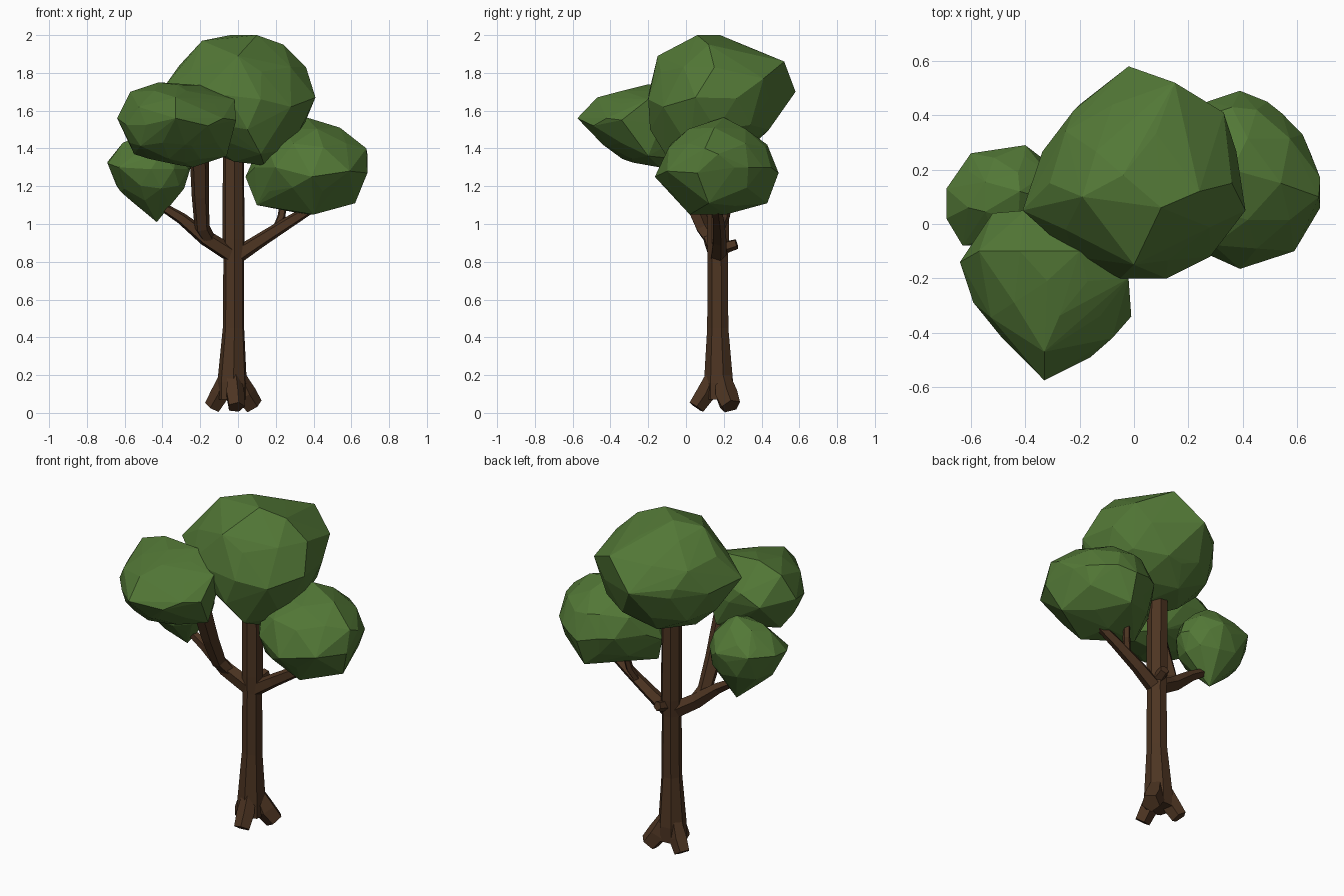
import bpy, bmesh, math
from mathutils import Vector


def material(name, rgb):
    m = bpy.data.materials.new(name)
    m.diffuse_color = (*rgb, 1)
    return m


leaf = material("leaf green", (0.085, 0.186, 0.037))
bark = material("bark brown", (0.074, 0.035, 0.016))


def finish(bm, name, mat):
    bmesh.ops.recalc_face_normals(bm, faces=bm.faces)
    me = bpy.data.meshes.new(name)
    bm.to_mesh(me)
    bm.free()
    me.materials.append(mat)
    ob = bpy.data.objects.new(name, me)
    bpy.context.collection.objects.link(ob)


def clump(name, centre, radii, corners):
    """Convex faceted ball: a coarse ellipsoid wrapped together with outer corners."""
    bm = bmesh.new()
    bmesh.ops.create_icosphere(bm, subdivisions=2, radius=1)
    c, r = Vector(centre), Vector(radii)
    pts = [c + v.co * r for v in bm.verts] + [Vector(p) for p in corners]
    bm.clear()
    for p in pts:
        bm.verts.new(p)
    bmesh.ops.convex_hull(bm, input=bm.verts[:])
    loose = [v for v in bm.verts if not v.link_faces]
    bmesh.ops.delete(bm, geom=loose, context='VERTS')
    bmesh.ops.remove_doubles(bm, verts=bm.verts[:], dist=0.03)
    finish(bm, name, leaf)


def limb(name, path, sides=6, turn=0.3):
    """Tapered tube through (x, y, z, radius) points."""
    bm = bmesh.new()
    pts = [Vector(p[:3]) for p in path]
    rings = []
    for i, p in enumerate(pts):
        t = (pts[min(i + 1, len(pts) - 1)] - pts[max(i - 1, 0)]).normalized()
        q = Vector((0, 0, 1)).rotation_difference(t)
        ring = []
        for k in range(sides):
            a = turn + math.tau * k / sides
            ring.append(bm.verts.new(p + q @ Vector((math.cos(a), math.sin(a), 0)) * path[i][3]))
        rings.append(ring)
    for a, b in zip(rings, rings[1:]):
        for k in range(sides):
            n = (k + 1) % sides
            bm.faces.new((a[k], a[n], b[n], b[k]))
    bm.faces.new(rings[0])
    bm.faces.new(rings[-1])
    finish(bm, name, bark)


# Crown
clump("main_leaf_clump", (0.02, 0.16, 1.665), (0.375, 0.345, 0.315), [
    (-0.02, 0.58, 1.70), (0.41, 0.05, 1.67), (-0.41, 0.05, 1.70),
    (0.33, 0.41, 1.77), (0.10, 0.06, 2.0), (-0.04, 0.18, 2.0),
    (0.15, 0.52, 1.86), (0.12, -0.20, 1.66), (-0.05, -0.20, 1.68),
    (-0.22, 0.42, 1.72), (0.14, 0.03, 1.31), (-0.02, 0.05, 1.33),
    (-0.19, 0.10, 1.97), (0.24, 0.12, 1.95), (0.28, 0.02, 1.40),
    (0.0, -0.15, 1.89), (0.36, 0.15, 1.83), (0.28, -0.12, 1.62),
    (-0.22, -0.12, 1.67), (0.02, 0.43, 1.49), (-0.31, 0.15, 1.84),
    (0.05, -0.19, 1.50), (0.12, -0.11, 1.37)])
clump("front_leaf_clump", (-0.32, -0.21, 1.525), (0.285, 0.255, 0.212), [
    (-0.33, -0.575, 1.56), (-0.64, -0.14, 1.56), (-0.01, -0.34, 1.55),
    (-0.16, -0.49, 1.52), (-0.56, -0.31, 1.54), (-0.42, -0.10, 1.75),
    (-0.40, 0.05, 1.60), (-0.52, 0.04, 1.54), (-0.24, -0.14, 1.30),
    (-0.57, -0.10, 1.70), (-0.33, -0.47, 1.67), (-0.55, -0.12, 1.37),
    (-0.20, -0.10, 1.735), (-0.02, -0.20, 1.66), (-0.06, -0.20, 1.36),
    (-0.28, -0.44, 1.42), (-0.08, -0.42, 1.56), (-0.20, 0.0, 1.34),
    (-0.28, -0.28, 1.325)])
clump("left_leaf_clump", (-0.46, 0.10, 1.29), (0.205, 0.178, 0.195), [
    (-0.69, 0.13, 1.33), (-0.69, 0.02, 1.32), (-0.43, 0.13, 1.01),
    (-0.60, 0.26, 1.34), (-0.40, 0.29, 1.33), (-0.62, 0.06, 1.17),
    (-0.63, -0.08, 1.30), (-0.25, 0.10, 1.30), (-0.61, 0.06, 1.43),
    (-0.42, 0.12, 1.50)])
clump("right_leaf_clump", (0.37, 0.165, 1.30), (0.295, 0.30, 0.24), [
    (0.685, 0.17, 1.37), (0.685, 0.06, 1.27), (0.39, 0.49, 1.27),
    (0.39, -0.165, 1.25), (0.62, 0.33, 1.30), (0.59, -0.10, 1.28),
    (0.40, 0.02, 1.05), (0.36, 0.21, 1.05), (0.62, 0.12, 1.11),
    (0.36, 0.20, 1.565), (0.54, 0.15, 1.51), (0.04, 0.17, 1.25),
    (0.10, 0.12, 1.10), (0.49, 0.45, 1.30), (0.68, 0.10, 1.40),
    (0.27, 0.45, 1.30), (0.36, 0.43, 1.42), (0.38, 0.43, 1.11)])

# Trunk
limb("trunk", [(-0.03, 0.175, 0.07, 0.078), (-0.03, 0.175, 0.16, 0.080),
               (-0.023, 0.170, 0.45, 0.058), (-0.022, 0.170, 0.82, 0.056),
               (-0.022, 0.172, 0.92, 0.060), (-0.024, 0.172, 1.40, 0.057)], 7)

# Roots: thick near the trunk, splayed to the ground
for label, x, y, r in (("left", -0.135, 0.225, 0.046), ("front", -0.010, 0.055, 0.046),
                       ("right", 0.080, 0.237, 0.054)):
    cx, cy = -0.03, 0.175
    limb(label + "_root", [(cx + (x - cx) * 0.25, cy + (y - cy) * 0.25, 0.20, 0.040),
                           (cx + (x - cx) * 0.60, cy + (y - cy) * 0.60, 0.100, r * 1.15),
                           (x, y, r * 0.66, r)], 5)

# Branches
limb("left_branch", [(-0.02, 0.165, 0.83, 0.048), (-0.17, 0.13, 0.925, 0.044),
                     (-0.30, 0.12, 1.03, 0.032), (-0.43, 0.12, 1.11, 0.022)], 5)
limb("front_branch", [(-0.15, 0.135, 0.91, 0.036), (-0.19, 0.09, 0.98, 0.042),
                      (-0.20, 0.02, 1.15, 0.048), (-0.205, -0.06, 1.37, 0.054)], 5)
limb("right_branch", [(-0.01, 0.17, 0.83, 0.046), (0.12, 0.175, 0.915, 0.039),
                      (0.27, 0.17, 1.01, 0.033), (0.40, 0.16, 1.09, 0.026)], 5)
limb("right_twig", [(0.20, 0.18, 0.97, 0.022), (0.23, 0.21, 1.04, 0.022),
                    (0.24, 0.225, 1.11, 0.020)], 5)
limb("back_stub", [(-0.01, 0.18, 0.87, 0.036), (0.005, 0.268, 0.895, 0.028)], 5)
